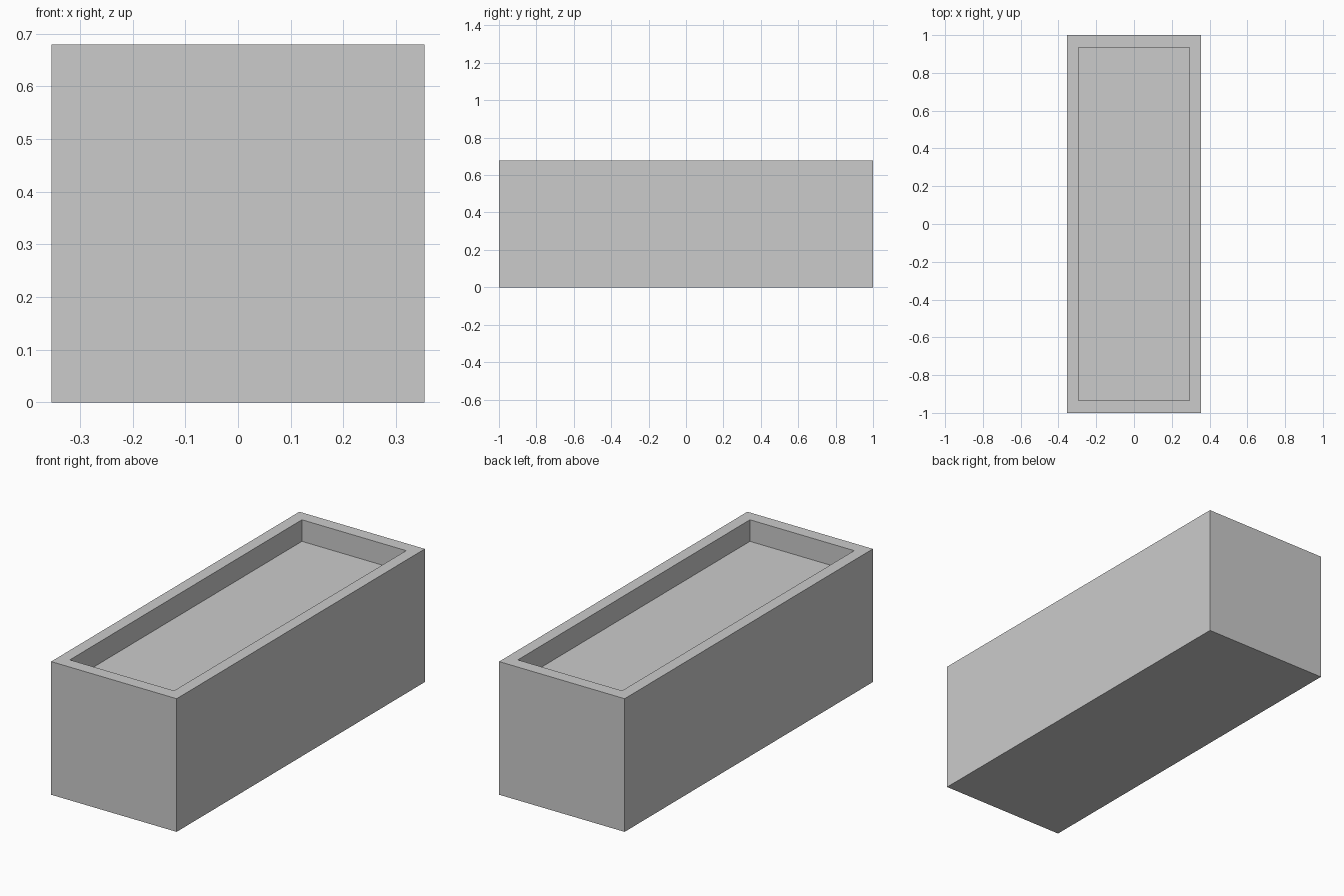
import bpy
import bmesh
from mathutils import Matrix

if "Cube" in bpy.data.objects:
    bpy.data.objects.remove(bpy.data.objects["Cube"])

W, L, H = 0.708, 2.0, 0.679        # outer size
WALL_X, WALL_Y, DEPTH = 0.06, 0.065, 0.11

bm = bmesh.new()

# Outer block standing on the ground
bmesh.ops.create_cube(bm, size=1, matrix=Matrix.Translation((0, 0, H / 2)) @ Matrix.Diagonal((W, L, H, 1)))
bm.normal_update()
top = max(bm.faces, key=lambda f: f.calc_center_median().z)

# Flat rim around the opening
bmesh.ops.inset_region(bm, faces=[top], thickness=0.05, use_even_offset=True)
for v in top.verts:
    v.co.x = (W / 2 - WALL_X) * (1 if v.co.x > 0 else -1)
    v.co.y = (L / 2 - WALL_Y) * (1 if v.co.y > 0 else -1)

# Recessed floor with vertical inner walls
floor = bmesh.ops.extrude_discrete_faces(bm, faces=[top])["faces"][0]
bmesh.ops.translate(bm, verts=floor.verts, vec=(0, 0, -DEPTH))
bmesh.ops.recalc_face_normals(bm, faces=bm.faces)

mesh = bpy.data.meshes.new("planter_box")
bm.to_mesh(mesh)
bm.free()
bpy.context.collection.objects.link(bpy.data.objects.new("planter_box", mesh))
